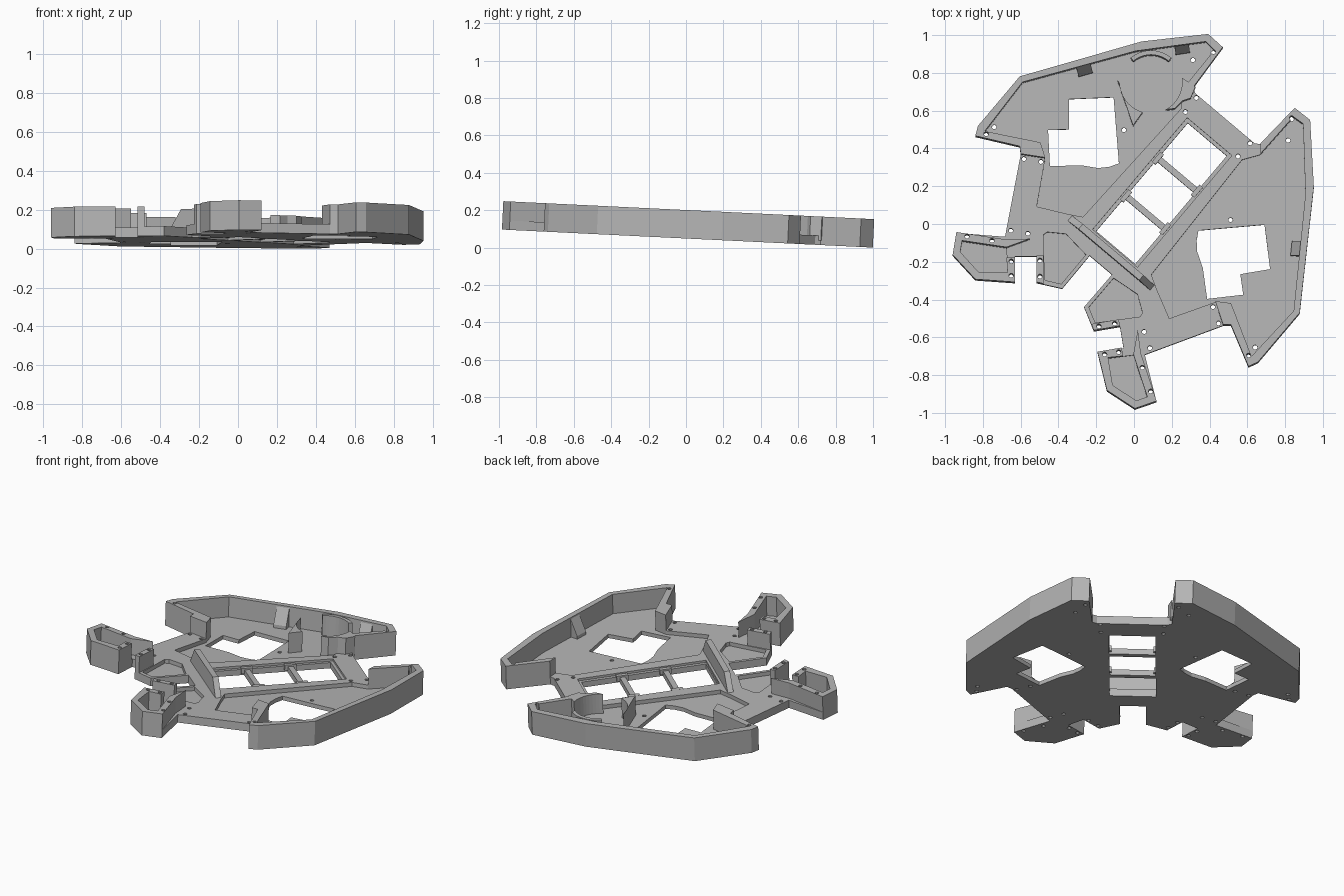
import bpy, bmesh, math
from mathutils import Vector, Matrix

if "Cube" in bpy.data.objects:
    bpy.data.objects.remove(bpy.data.objects["Cube"])

gray = bpy.data.materials.new("plain_gray")
gray.use_nodes = True
gray.diffuse_color = (0.46, 0.46, 0.46, 1)
gray.node_tree.nodes["Principled BSDF"].inputs["Base Color"].default_value = (0.46, 0.46, 0.46, 1)

# The body is symmetric about a diagonal axis in plan
ANGLE = math.radians(49.8)
U = Vector((math.cos(ANGLE), math.sin(ANGLE)))
N = Vector((U.y, -U.x))
OFFSET = 0.008
TILT = Matrix.Translation((0, 0, 0.0485)) @ Matrix.Rotation(-0.0485, 4, 'X')
HIGH, DECK, FLOOR = 0.152, 0.05, 0.025


def local(u, n):
    return tuple(U * u + N * (n + OFFSET))


def flip(p):
    v = Vector(p)
    return tuple(v - 2 * (N.dot(v) - OFFSET) * N)


def mirrored(poly):
    return [flip(p) for p in reversed(poly)]


def both(polys):
    return polys + [mirrored(p) for p in polys]


def prism(name, polys, z0, z1):
    bm = bmesh.new()
    for poly in polys:
        face = bm.faces.new([bm.verts.new((x, y, z0)) for x, y in poly])
        ext = bmesh.ops.extrude_face_region(bm, geom=[face])
        for v in ext["geom"]:
            if isinstance(v, bmesh.types.BMVert):
                v.co.z = z1
    bmesh.ops.recalc_face_normals(bm, faces=bm.faces)
    mesh = bpy.data.meshes.new(name)
    bm.to_mesh(mesh)
    bm.free()
    mesh.materials.append(gray)
    ob = bpy.data.objects.new(name, mesh)
    bpy.context.collection.objects.link(ob)
    return ob


def cut(ob, cutter):
    mod = ob.modifiers.new("cut", 'BOOLEAN')
    mod.operation, mod.solver, mod.object = 'DIFFERENCE', 'EXACT', cutter
    bpy.context.view_layer.objects.active = ob
    bpy.ops.object.modifier_apply(modifier=mod.name)


def arc(c, r, a0, a1, steps=10):
    angles = [math.radians(a0 + (a1 - a0) * i / steps) for i in range(steps + 1)]
    return [(c[0] + r * math.cos(a), c[1] + r * math.sin(a)) for a in angles]


def box(u0, u1, n0, n1):
    return [local(u0, n0), local(u1, n0), local(u1, n1), local(u0, n1)]


# Base plate outline: one half, then its mirror image
half = [(.325, .69), (.315, .72), (.47, .93), (.393, 1), (.04, .96), (-.605, .775),
        (-.826, .513), (-.84, .46), (-.605, .405), (-.6, .365), (-.683, -.07),
        (-.94, -.05), (-.96, -.17), (-.84, -.3), (-.63, -.315), (-.63, -.175),
        (-.515, -.175), (-.515, -.315), (-.38, -.345), (-.235, -.17)]
plate = prism("base_plate", [half + mirrored(half)], 0, DECK)

# Inner line of the tall side wall, shared with the floor pocket
inner = [(-.495, .425), (-.79, .485), (-.59, .745), (.01, .91), (.38, .96), (.425, .915), (.26, .71)]
side_wall = prism("side_walls", both([half[1:10] + [(-.47, .345)] + inner]), DECK, HIGH)

# Foot walls
foot = half[11:15] + [(-.63, -.185), (-.675, -.185), (-.67, -.265), (-.82, -.265),
                      (-.92, -.155), (-.91, -.095), (-.675, -.13), (-.55, -.085), (-.675, -.09)]
foot_wall = prism("foot_walls", both([foot]), DECK, HIGH)
tab = [(-.515, -.175), (-.515, -.315), (-.48, -.323), (-.48, -.175)]
tab_wall = prism("inner_foot_tabs", both([tab]), DECK, HIGH)

# Pockets in the deck
pocket = inner + [(.25, .61), (-.27, .035), (-.35, .05), (-.515, .09), (-.47, .345)]
foot_pocket = [(-.675, -.13), (-.91, -.095), (-.92, -.155), (-.82, -.265), (-.67, -.265)]
inner_pocket = [(-.48, -.06), (-.46, -.045), (-.36, -.055), (-.255, -.165), (-.385, -.32), (-.472, -.3)]
pockets = prism("pocket_cutter", both([pocket, foot_pocket, inner_pocket]), FLOOR, 1)
recess = prism("recess_cutter", [box(-.165, .61, -.155, .155)], .036, 1)

# Through openings: three windows in the middle and one stepped opening each side
windows = [box(c - .114, c + .114, -.135, .135) for c in (-.045, .216, .477)]
opening = [(-.345, .66), (-.108, .67), (-.08, .32), (-.13, .302), (-.19, .295),
           (-.28, .31), (-.445, .305), (-.455, .497), (-.345, .5)]
openings = prism("opening_cutter", windows + both([opening]), -1, 1)

# Screw holes
spots = [(-.583, .343), (-.493, .328), (-.652, -.037), (-.562, -.053), (-.783, .47),
         (-.74, .513), (-.498, -.2), (-.498, -.285), (-.65, -.205), (-.65, -.28),
         (-.884, -.072), (-.752, -.095), (.33, .667), (.272, .592), (.312, .868),
         (.42, .905), (-.053, .497)]
holes = prism("hole_cutter", both([arc(s, .012, 0, 324, 9) for s in spots]), -1, 1)

for cutter in (pockets, recess, openings, holes):
    cut(plate, cutter)
for wall in (side_wall, foot_wall, tab_wall):
    cut(wall, holes)
for cutter in (pockets, recess, openings, holes):
    bpy.data.objects.remove(cutter)

# Small clips where the window bars meet the frame
clips = [box(c - .035, c + .035, s * .135 - .012, s * .135 + .012) for c in (.0855, .3465) for s in (-1, 1)]
prism("window_clips", clips, .012, .046)

# Round holder on one side: back arc, end block and fin
c = (.09, .745)
prism("holder_back", [arc(c, .168, 50, 130) + arc(c, .145, 130, 50)], FLOOR, HIGH)
prism("holder_end", [arc(c, .165, -62, 8) + [(.325, .72), (.3, .66), (.255, .645), (.215, .605)]], FLOOR, HIGH)
prism("holder_fin", [[(-.087, .755), (-.005, .515), (.045, .585)] + arc(c, .165, 252, 182)], FLOOR, HIGH)

# Cross bar with sloped ends
bar = prism("cross_bar", [box(-.215, -.18, -.285, .285)], DECK, HIGH)
for v in bar.data.vertices:
    if v.co.z > .1:
        side = N.dot(v.co.xy) - OFFSET
        v.co.xy -= N * math.copysign(.075, side)


# Sloped gussets against the inside of the side walls
def gusset(name, a, b, inward):
    a, b, d = Vector(a), Vector(b), Vector(inward)
    ob = prism(name, [[a, b, b + d, a + d]], FLOOR, HIGH - .01)
    for i, v in enumerate(ob.data.vertices):
        if v.co.z > .1 and min((v.co.xy - a).length, (v.co.xy - b).length) > d.length * .9:
            v.co.z = FLOOR + .02


gusset("left_gusset", (-.305, .823), (-.23, .844), (.012, -.045))
gusset("back_gusset", (.215, .935), (.29, .946), (.006, -.04))
gusset("right_gusset", flip((-.305, .823)), flip((-.23, .844)), Vector(flip((.012, -.045))) - Vector(flip((0, 0))))

# Lean the whole model so the front is higher than the back
for ob in bpy.context.collection.objects:
    if ob.type == 'MESH' and ob.data.materials and ob.data.materials[0] == gray:
        ob.data.transform(TILT)
        ob.data.update()
